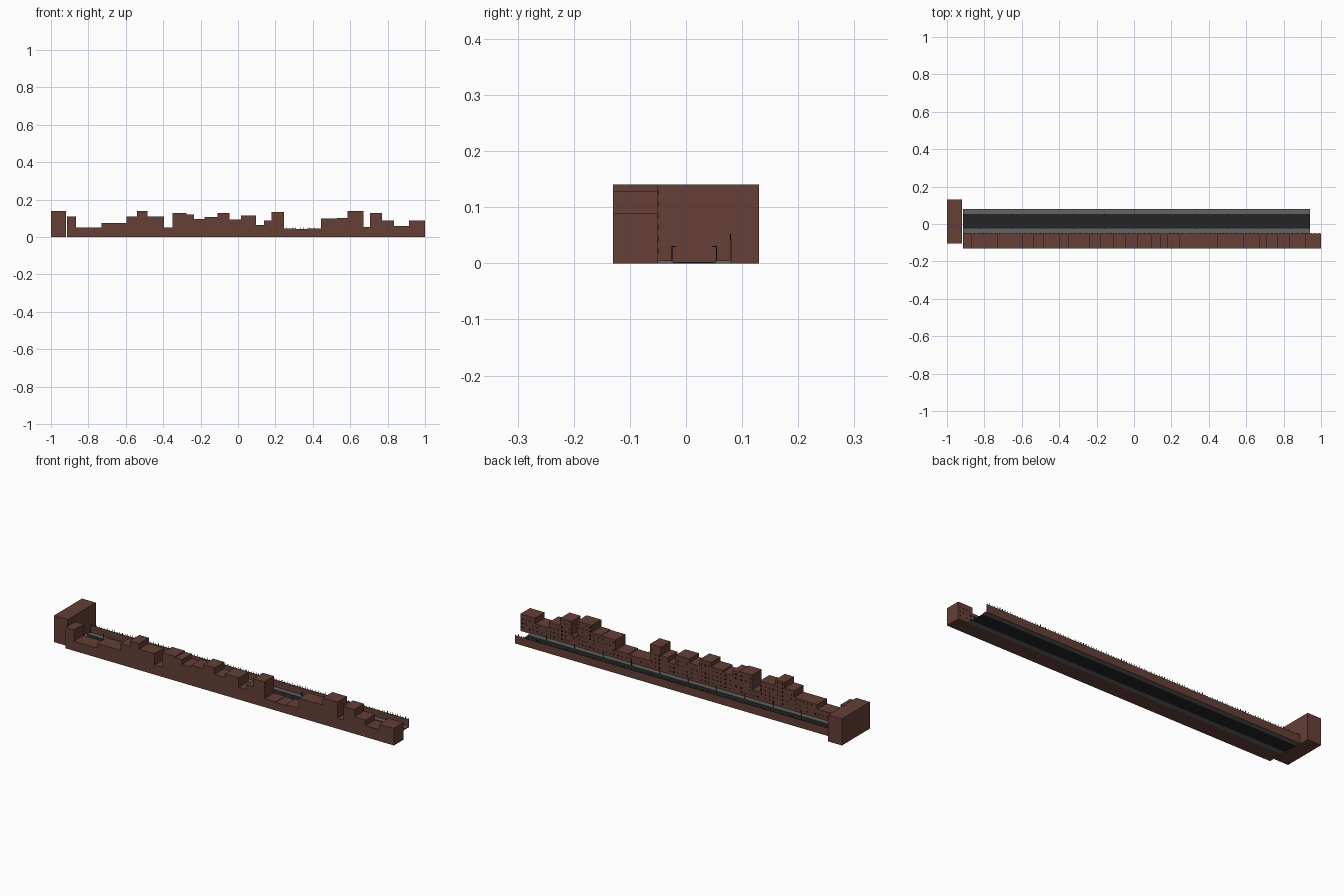
import bpy, bmesh, random
from mathutils import Matrix, Vector

if "Cube" in bpy.data.objects:
    bpy.data.objects.remove(bpy.data.objects["Cube"])

random.seed(4)


def material(name, r, g, b):
    m = bpy.data.materials.new(name)
    m.diffuse_color = (r, g, b, 1)
    m.use_nodes = True
    m.node_tree.nodes["Principled BSDF"].inputs["Base Color"].default_value = m.diffuse_color
    return m


BRICK = material("brick brown", 0.13, 0.05, 0.039)
PAVING = material("paving grey", 0.125, 0.125, 0.125)
ASPHALT = material("asphalt", 0.018, 0.018, 0.018)
BLACK = material("black", 0.004, 0.004, 0.004)


def boxes(name, mat, spans):
    """One object made of axis-aligned boxes (x0, x1, y0, y1, z0, z1)."""
    bm = bmesh.new()
    for x0, x1, y0, y1, z0, z1 in spans:
        c = Vector((x0 + x1, y0 + y1, z0 + z1)) / 2
        s = Matrix.Diagonal((x1 - x0, y1 - y0, z1 - z0, 1))
        bmesh.ops.create_cube(bm, size=1, matrix=Matrix.Translation(c) @ s)
    me = bpy.data.meshes.new(name)
    bm.to_mesh(me)
    bm.free()
    me.materials.append(mat)
    ob = bpy.data.objects.new(name, me)
    bpy.context.collection.objects.link(ob)
    return ob


X0, X1 = -0.915, 0.94

# Row of houses: right edge and height of each, starting from X0
houses = [(-0.865, .11), (-0.73, .05), (-0.595, .075), (-0.54, .11),
          (-0.485, .14), (-0.395, .11), (-0.35, .05), (-0.275, .128),
          (-0.235, .122), (-0.18, .097), (-0.11, .108), (-0.045, .13),
          (0.015, .095), (0.095, .115), (0.14, .065), (0.18, .09),
          (0.245, .133), (0.31, .045), (0.37, .042), (0.445, .047),
          (0.53, .1), (0.585, .103), (0.67, .14), (0.705, .055),
          (0.77, .128), (0.835, .09), (0.915, .06), (1.0, .09)]
left = X0
windows = []
for i, (right, h) in enumerate(houses):
    boxes(f"house_{i + 1}", BRICK, [(left, right, -0.13, -0.05, 0, h)])
    # street-side windows and door in a regular grid
    n = max(1, int((right - left) / 0.021))
    step = (right - left) / n
    for c in range(n):
        x = left + (c + 0.5) * step
        z = 0.018
        while z + 0.014 < h:
            if random.random() < 0.8:
                windows.append((x - .003, x + .003, -0.0505, -0.0492, z, z + .008))
            z += 0.021
    left = right
boxes("windows", BLACK, windows)

# Large block closing the street
boxes("end_block", BRICK, [(-1.0, -0.92, -0.104, 0.13, 0, 0.14)])

# Street surface
boxes("road", ASPHALT, [(X0, X1, -0.023, 0.053, 0, 0.002)])
boxes("front_pavement", PAVING, [(X0, X1, -0.05, -0.023, 0, 0.005)])
joints = [X0, -0.88, -0.54, -0.2, 0.17, 0.51, 0.89, X1]
for i, (a, b) in enumerate(zip(joints, joints[1:])):
    boxes(f"back_pavement_{i + 1}", PAVING, [(a, b, 0.053, 0.079, 0, 0.005)])

# Thin boundary wall with posts along its top
boxes("boundary_wall", BRICK, [(X0, X1, 0.078, 0.081, 0, 0.042)])
posts = []
x = X0 + 0.005
while x < X1:
    posts.append((x, x + .0018, 0.0785, 0.0805, 0.042, random.choice((.047, .05, .052))))
    x += 0.015
boxes("wall_posts", BLACK, posts)

# Street lamps on both kerbs, arms pointing over the road
lamps = []
for k in range(11):
    x = -0.82 + k * 0.165
    for y, d in ((-0.025, 1), (0.0545, -1)):
        lamps.append((x - .001, x + .001, y - .001, y + .001, .005, .03))
        a, b = sorted((y, y + d * .007))
        lamps.append((x - .0015, x + .0015, a, b, .029, .031))
boxes("street_lamps", BLACK, lamps)
